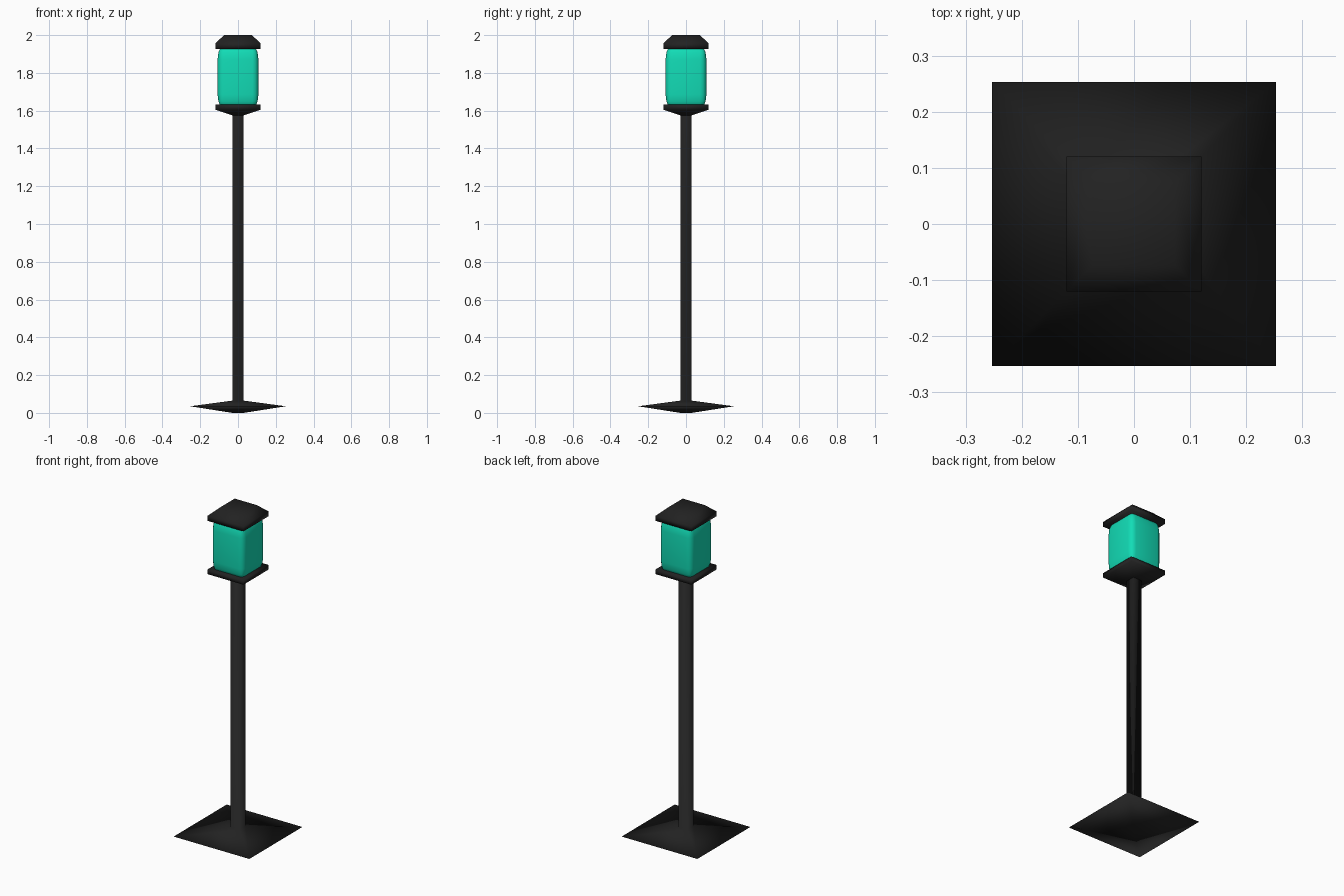
import bpy
import bmesh

# Remove only the default object
cube = bpy.data.objects.get("Cube")
if cube:
    bpy.data.objects.remove(cube, do_unlink=True)


def make_material(name, colour, roughness):
    mat = bpy.data.materials.new(name)
    mat.use_nodes = True
    mat.diffuse_color = colour
    shader = mat.node_tree.nodes["Principled BSDF"]
    shader.inputs["Base Color"].default_value = colour
    shader.inputs["Roughness"].default_value = roughness
    return mat


def finish(name, bm, mat):
    bmesh.ops.recalc_face_normals(bm, faces=bm.faces)
    mesh = bpy.data.meshes.new(name)
    bm.to_mesh(mesh)
    bm.free()
    mesh.materials.append(mat)
    mesh.shade_smooth()
    obj = bpy.data.objects.new(name, mesh)
    bpy.context.collection.objects.link(obj)
    return obj


def square_stack(name, profile, mat):
    """Closed square solid from (half width, height) pairs, bottom to top."""
    bm = bmesh.new()
    rings = []
    for half, z in profile:
        corners = ((-half, -half), (half, -half), (half, half), (-half, half))
        rings.append([bm.verts.new((x, y, z)) for x, y in corners])
    for low, high in zip(rings, rings[1:]):
        for i in range(4):
            j = (i + 1) % 4
            bm.faces.new((low[i], low[j], high[j], high[i]))
    bm.faces.new(rings[0][::-1])
    bm.faces.new(rings[-1])
    return finish(name, bm, mat)


def rounded_box(name, half, bottom, top, radius, stretch, mat):
    """Bevelled box whose bevel is stretched vertically."""
    bm = bmesh.new()
    bmesh.ops.create_cube(bm, size=1)
    height = top - bottom
    bmesh.ops.scale(bm, vec=(2 * half, 2 * half, height / stretch), verts=bm.verts)
    bmesh.ops.bevel(bm, geom=bm.edges[:], offset=radius, offset_type="OFFSET",
                    segments=3, profile=0.5, affect="EDGES")
    bmesh.ops.scale(bm, vec=(1, 1, stretch), verts=bm.verts)
    bmesh.ops.translate(bm, vec=(0, 0, (top + bottom) / 2), verts=bm.verts)
    return finish(name, bm, mat)


black = make_material("black metal", (0.016, 0.016, 0.016, 1), 0.6)
teal = make_material("teal glass", (0.006, 0.72, 0.47, 1), 0.4)

# Pyramid foot flowing into the square post
square_stack("post_with_foot",
             [(0.03, 0), (0.253, 0.035), (0.03, 0.065), (0.03, 1.585)], black)

# Flared tray under the lamp
square_stack("lamp_tray",
             [(0.03, 1.575), (0.12, 1.605), (0.12, 1.633)], black)

# Glowing lamp body
rounded_box("lamp_glass", 0.108, 1.612, 1.945, 0.032, 2.3, teal)

# Sloped roof cap
square_stack("lamp_roof",
             [(0.12, 1.927), (0.12, 1.957), (0.073, 2.0)], black)
